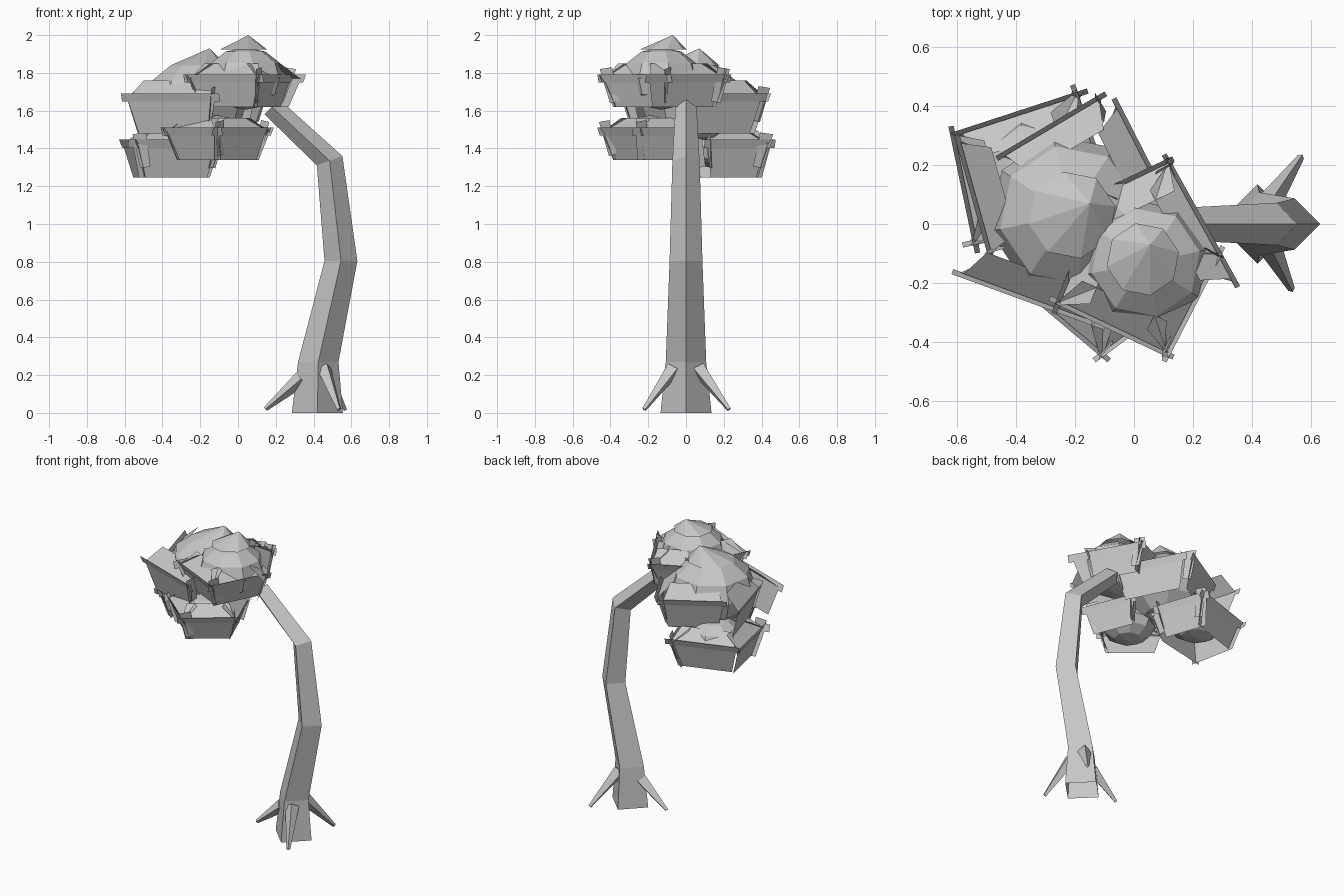
import bpy, bmesh, math
from mathutils import Vector, Matrix

if "Cube" in bpy.data.objects:
    bpy.data.objects.remove(bpy.data.objects["Cube"])

grey = bpy.data.materials.new("plain grey")
grey.diffuse_color = (0.57, 0.57, 0.57, 1)
grey.use_nodes = True
grey.node_tree.nodes["Principled BSDF"].inputs["Base Color"].default_value = grey.diffuse_color


def finish(name, bm):
    me = bpy.data.meshes.new(name)
    bm.to_mesh(me)
    bm.free()
    me.materials.append(grey)
    ob = bpy.data.objects.new(name, me)
    bpy.context.collection.objects.link(ob)
    return ob


def tube(name, path, sides=4):
    """Flat-sided tube through (point, radius, lean of the ring in degrees)."""
    bm = bmesh.new()
    rings = []
    for p, r, lean in path:
        rot = Matrix.Rotation(math.radians(lean), 3, 'Y')
        rings.append([bm.verts.new(Vector(p) + rot @ Vector(
            (r * math.cos(2 * math.pi * i / sides), r * math.sin(2 * math.pi * i / sides), 0)))
            for i in range(sides)])
    for a, b in zip(rings, rings[1:]):
        for i in range(sides):
            j = (i + 1) % sides
            bm.faces.new((a[i], a[j], b[j], b[i]))
    return finish(name, bm)


# Bent four-sided trunk, open at both ends
tube("trunk", [((0.42, 0, 0), 0.135, 0), ((0.425, 0, 0.27), 0.107, 0),
               ((0.545, 0, 0.805), 0.087, 0), ((0.485, 0, 1.335), 0.072, -20),
               ((0.18, 0, 1.62), 0.056, -45)])


# Three tapered roots
def root(name, start, end):
    a, b = Vector(start), Vector(end)
    bm = bmesh.new()
    bmesh.ops.create_cone(bm, cap_ends=True, segments=4, radius1=0.043, radius2=0.012,
                          depth=(b - a).length)
    rot = (b - a).to_track_quat('Z', 'Y').to_matrix().to_4x4()
    bmesh.ops.transform(bm, matrix=Matrix.Translation((a + b) / 2) @ rot, verts=bm.verts)
    finish(name, bm)


root("root_left", (0.335, 0, 0.18), (0.145, 0, 0.02))
root("root_back", (0.455, 0.065, 0.235), (0.567, 0.228, 0.018))
root("root_front", (0.455, -0.065, 0.235), (0.535, -0.222, 0.018))


# Squashed eight-sided leaf domes
def dome(name, centre, r, h):
    bm = bmesh.new()
    bmesh.ops.create_uvsphere(bm, u_segments=8, v_segments=6, radius=1)
    m = Matrix.Translation(centre) @ Matrix.Rotation(0.2, 4, 'Z') @ Matrix.Diagonal((r, r, h, 1))
    bmesh.ops.transform(bm, matrix=m, verts=bm.verts)
    finish(name, bm)


# Overhanging cap on a dome: shallow open cone
def cap(name, centre, apex, r):
    bm = bmesh.new()
    top = bm.verts.new(apex)
    rim = [bm.verts.new((centre[0] + r * math.cos(i * math.pi / 4 + 0.2),
                         centre[1] + r * math.sin(i * math.pi / 4 + 0.2), centre[2]))
           for i in range(8)]
    for i in range(8):
        bm.faces.new((rim[i], rim[(i + 1) % 8], top))
    finish(name, bm)


# Leaf cards: sloping upper panel, thin rim strip, hanging lower panel, crossing slat
def cards(name, centre, z, drop, rise, edges):
    bm = bmesh.new()
    c = Vector((centre[0], centre[1], 0))
    for x1, y1, x2, y2 in edges:
        a, b = Vector((x1, y1, 0)), Vector((x2, y2, 0))
        mid = (a + b) / 2
        along = (b - a) / 2
        n = Vector((-along.y, along.x, 0)).normalized()
        if n.dot(mid - c) < 0:
            n = -n

        def face(*pts):
            # each point: (share along the card, outward offset, height)
            bm.faces.new([bm.verts.new(mid + along * s + n * o + Vector((0, 0, h)))
                          for s, o, h in pts])

        def quad(lo, hi):
            face((-lo[2], lo[0], lo[1]), (lo[2], lo[0], lo[1]),
                 (hi[2], hi[0], hi[1]), (-hi[2], hi[0], hi[1]))

        quad((-0.018, z - 0.022, 1.0), (0.0, z + 0.022, 1.0))
        quad((-0.065, z - drop, 0.72), (-0.015, z, 0.9))
        quad((-0.015, z, 0.86), (-0.11, z + rise, 0.68))
        face((0.74, -0.09, z - 0.12), (0.74, -0.035, z - 0.13),
             (0.86, 0.012, z + 0.05), (0.86, -0.06, z + 0.06))
    finish(name, bm)


dome("leaf_dome_main", (-0.22, 0.03, 1.65), 0.275, 0.22)
cap("leaf_cap_main", (-0.21, 0.03, 1.84), (-0.15, 0.07, 1.93), 0.15)
cards("leaf_cards_main", (-0.24, 0.06), 1.67, 0.19, 0.09, [
    (-0.47, 0.23, -0.10, 0.45),
    (-0.06, 0.43, 0.17, -0.02),
    (-0.61, 0.30, -0.49, -0.13),
    (-0.62, -0.17, -0.10, -0.36)])

dome("leaf_dome_top", (0.04, -0.13, 1.77), 0.215, 0.165)
cap("leaf_cap_top", (0.03, -0.12, 1.925), (0.055, -0.07, 2.0), 0.125)
cards("leaf_cards_top", (0.03, -0.13), 1.77, 0.15, 0.08, [
    (-0.29, -0.26, 0.13, -0.46),
    (0.11, -0.47, 0.31, -0.08),
    (0.36, -0.21, 0.11, 0.24),
    (-0.12, 0.11, 0.13, 0.23),
    (-0.28, -0.30, -0.10, 0.14)])

dome("leaf_dome_front", (-0.11, -0.19, 1.46), 0.17, 0.115)
cards("leaf_cards_front", (-0.11, -0.20), 1.49, 0.15, 0.07, [
    (-0.41, -0.20, -0.09, -0.47),
    (-0.13, -0.47, 0.18, -0.24),
    (0.19, -0.28, 0.05, 0.07),
    (-0.40, -0.23, -0.24, 0.06)])

dome("leaf_dome_back", (-0.35, 0.18, 1.41), 0.18, 0.12)
cards("leaf_cards_back", (-0.36, 0.17), 1.425, 0.18, 0.07, [
    (-0.62, 0.31, -0.16, 0.46),
    (-0.63, 0.33, -0.54, -0.10),
    (-0.20, 0.475, -0.07, 0.10),
    (-0.58, -0.08, -0.08, 0.03)])
